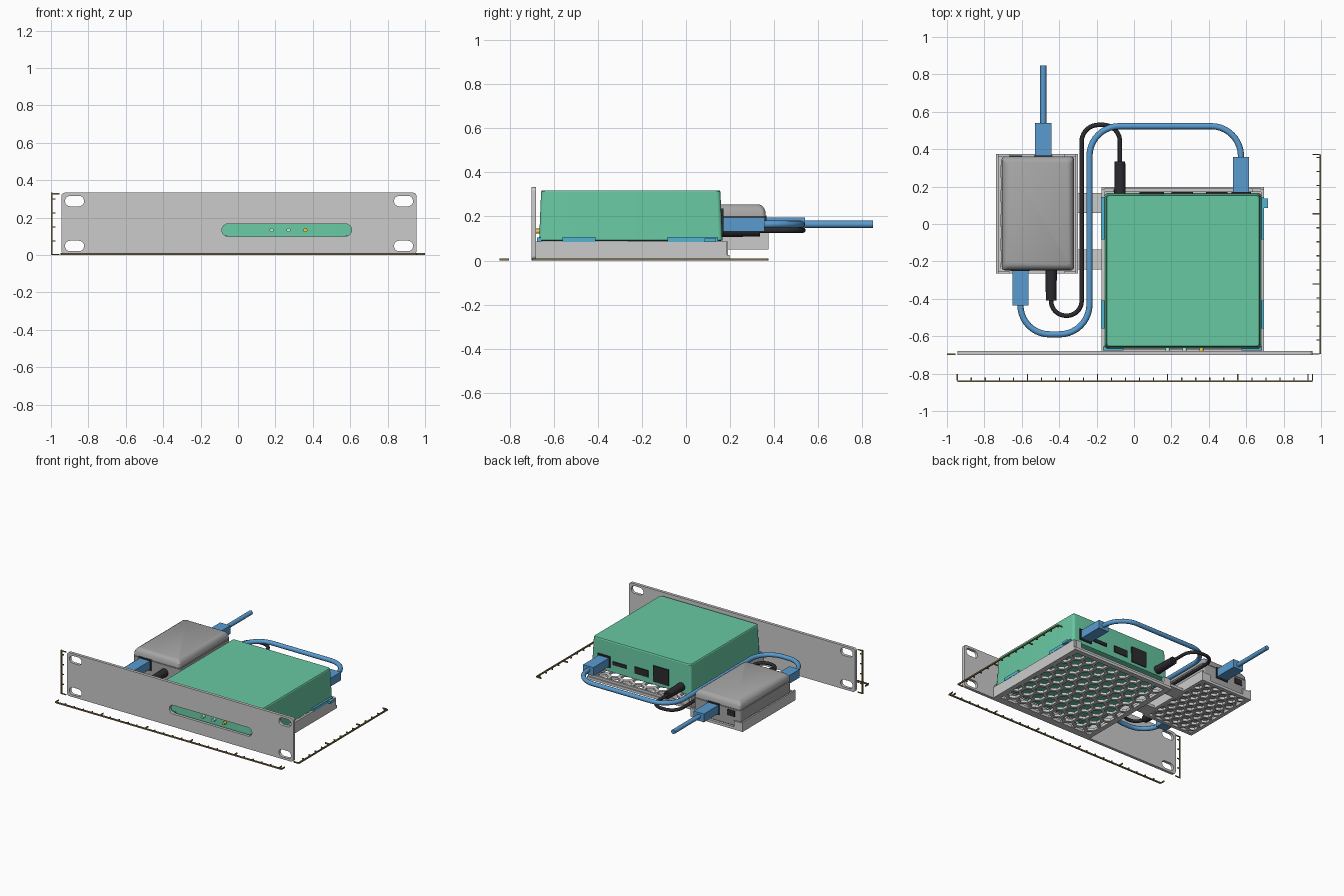
import bpy, bmesh, math
from mathutils import Vector, Matrix

if "Cube" in bpy.data.objects:
    bpy.data.objects.remove(bpy.data.objects["Cube"])


def mat(name, r, g, b):
    m = bpy.data.materials.new(name)
    m.diffuse_color = (r, g, b, 1)
    m.use_nodes = True
    m.node_tree.nodes["Principled BSDF"].inputs["Base Color"].default_value = m.diffuse_color
    return m


GREEN = mat("green", 0.14, 0.58, 0.37)
BLUE = mat("blue", 0.10, 0.33, 0.63)
CYAN = mat("cyan", 0.09, 0.46, 0.64)
BLACK = mat("black", 0.025, 0.025, 0.03)
BRONZE = mat("bronze", 0.22, 0.16, 0.06)
YELLOW = mat("yellow", 0.85, 0.65, 0.05)
MINT = mat("mint", 0.5, 0.85, 0.7)
GREY = mat("mid_grey", 0.38, 0.38, 0.38)


def finish(name, bm, m=None):
    bmesh.ops.recalc_face_normals(bm, faces=bm.faces[:])
    me = bpy.data.meshes.new(name)
    bm.to_mesh(me)
    bm.free()
    ob = bpy.data.objects.new(name, me)
    bpy.context.collection.objects.link(ob)
    if m:
        me.materials.append(m)
    return ob


def add_box(bm, x0, x1, y0, y1, z0, z1):
    M = Matrix.Translation(((x0 + x1) / 2, (y0 + y1) / 2, (z0 + z1) / 2)) @ Matrix.Diagonal((x1 - x0, y1 - y0, z1 - z0, 1))
    bmesh.ops.create_cube(bm, size=1, matrix=M)


def boxes(name, items, m=None):
    bm = bmesh.new()
    for b in items:
        add_box(bm, *b)
    return finish(name, bm, m)


def smooth(ob, deg=35):
    bpy.ops.object.select_all(action='DESELECT')
    bpy.context.view_layer.objects.active = ob
    ob.select_set(True)
    bpy.ops.object.shade_smooth_by_angle(angle=math.radians(deg))


def rrect(x0, x1, y0, y1, r, n=6):
    pts = []
    for k, (cx, cy) in enumerate([(x1 - r, y1 - r), (x0 + r, y1 - r), (x0 + r, y0 + r), (x1 - r, y0 + r)]):
        for i in range(n + 1):
            a = math.pi / 2 * (k + i / n)
            pts.append((cx + r * math.cos(a), cy + r * math.sin(a)))
    return pts


def loft(name, x0, x1, y0, y1, r, levels, m=None):
    """Stack of rounded rectangles; levels are (z, inset)."""
    bm = bmesh.new()
    rings = [[bm.verts.new((x, y, z)) for x, y in rrect(x0 + i, x1 - i, y0 + i, y1 - i, r)] for z, i in levels]
    for a, b in zip(rings, rings[1:]):
        for k in range(len(a)):
            j = (k + 1) % len(a)
            bm.faces.new((a[k], a[j], b[j], b[k]))
    bm.faces.new(rings[0])
    bm.faces.new(rings[-1])
    ob = finish(name, bm, m)
    smooth(ob, 30)
    return ob


def cylinder_y(name, x, y0, y1, z, r1, r2, m):
    bm = bmesh.new()
    M = Matrix.Translation((x, (y0 + y1) / 2, z)) @ Matrix.Rotation(-math.pi / 2, 4, 'X')
    bmesh.ops.create_cone(bm, cap_ends=True, segments=24, radius1=r1, radius2=r2, depth=y1 - y0, matrix=M)
    smooth(finish(name, bm, m))


def curve(name, splines, dims, cyclic, m=None, **kw):
    cu = bpy.data.curves.new(name, 'CURVE')
    cu.dimensions = dims
    for k, v in kw.items():
        setattr(cu, k, v)
    for pts in splines:
        s = cu.splines.new('POLY')
        s.points.add(len(pts) - 1)
        for p, q in zip(s.points, pts):
            p.co = (*q, 1) if len(q) == 3 else (*q, 0, 1)
        s.use_cyclic_u = cyclic
    ob = bpy.data.objects.new(name, cu)
    bpy.context.collection.objects.link(ob)
    if m:
        cu.materials.append(m)
    bpy.ops.object.select_all(action='DESELECT')
    bpy.context.view_layer.objects.active = ob
    ob.select_set(True)
    bpy.ops.object.convert(target='MESH')
    return bpy.context.view_layer.objects.active


def cable(name, corners, radii, z, thick, m):
    """Tube along right-angled corners rounded by radii."""
    P = [Vector((x, y, z)) for x, y in corners]
    pts = [P[0]]
    for a, p, b, r in zip(P, P[1:], P[2:], radii):
        d1, d2 = (p - a).normalized(), (b - p).normalized()
        for i in range(11):
            t = math.pi / 2 * i / 10
            pts.append(p - r * d1 + r * d2 - r * d2 * math.cos(t) + r * d1 * math.sin(t))
    pts.append(P[-1])
    smooth(curve(name, [[tuple(p) for p in pts]], '3D', False, m, bevel_depth=thick, bevel_resolution=4, use_fill_caps=True), 50)


def hex_mesh(name, x0, x1, y0, y1, z0, z1, pitch, wall):
    """Honeycomb floor clipped to a rectangle."""
    bm = bmesh.new()
    R = pitch / math.sqrt(3)
    k = 1 - wall / pitch
    for row in range(-1, int((y1 - y0) / (1.5 * R)) + 3):
        for col in range(-1, int((x1 - x0) / pitch) + 3):
            cx, cy = x0 + (col + 0.5 * (row % 2)) * pitch, y0 + row * 1.5 * R
            rings = [[bm.verts.new((cx + s * R * math.sin(a * math.pi / 3), cy + s * R * math.cos(a * math.pi / 3), z))
                      for a in range(6)] for s, z in ((1, z0), (k, z0), (k, z1), (1, z1))]
            for ra, rb in zip(rings, rings[1:]):
                for i in range(6):
                    j = (i + 1) % 6
                    bm.faces.new((ra[i], ra[j], rb[j], rb[i]))
    for co, no in (((x0, 0, 0), (-1, 0, 0)), ((x1, 0, 0), (1, 0, 0)), ((0, y0, 0), (0, -1, 0)), ((0, y1, 0), (0, 1, 0))):
        bmesh.ops.bisect_plane(bm, geom=bm.verts[:] + bm.edges[:] + bm.faces[:], plane_co=co, plane_no=no, clear_outer=True)
    bmesh.ops.remove_doubles(bm, verts=bm.verts[:], dist=1e-5)
    finish(name, bm)


def frame(x0, x1, y0, y1, z0, z1, w):
    return [(x0, x0 + w, y0, y1, z0, z1), (x1 - w, x1, y0, y1, z0, z1),
            (x0 + w, x1 - w, y0, y0 + w, z0, z1), (x0 + w, x1 - w, y1 - w, y1, z0, z1)]


# Rack front panel with four mounting slots and the indicator window
slots = [rrect(x, x + 0.102, z, z + 0.056, 0.0275) for x in (-0.925, 0.834) for z in (0.02, 0.26)]
panel = curve("front_panel", [rrect(-0.945, 0.955, 0.003, 0.333, 0.02), rrect(-0.086, 0.607, 0.1, 0.166, 0.0325)] + slots,
              '2D', True, fill_mode='BOTH', extrude=0.011)
panel.rotation_euler.x = math.pi / 2
panel.location.y = -0.69

# Main tray
hex_mesh("main_tray_mesh", -0.14, 0.66, -0.645, 0.16, 0.003, 0.022, 0.1, 0.022)
boxes("main_tray_frame", frame(-0.174, 0.694, -0.68, 0.197, 0.003, 0.024, 0.036) + [
    (-0.174, -0.158, -0.68, 0.185, 0.024, 0.086), (0.678, 0.694, -0.68, 0.185, 0.024, 0.086),
    (-0.158, 0.678, -0.68, -0.668, 0.024, 0.086), (-0.158, 0.678, 0.175, 0.19, 0.024, 0.042),
    (-0.158, -0.11, 0.17, 0.19, 0.042, 0.086), (0.63, 0.678, 0.17, 0.19, 0.042, 0.086)])

# Side tray for the power injector, tied on by two cross bars
hex_mesh("side_tray_mesh", -0.712, -0.325, -0.24, 0.35, 0.05, 0.068, 0.075, 0.017)
corners = []
for x0, x1 in ((-0.725, -0.665), (-0.372, -0.312)):
    corners += [(x0, x1, -0.264, -0.25, 0.07, 0.115), (x0, x1, 0.36, 0.374, 0.07, 0.115)]
boxes("side_tray_frame", frame(-0.737, -0.3, -0.264, 0.374, 0.05, 0.07, 0.026) + corners + [
    (-0.737, -0.725, -0.264, 0.374, 0.07, 0.125), (-0.312, -0.3, -0.264, 0.374, 0.07, 0.125)])
boxes("tray_cross_bars", [(-0.31, -0.165, y, y + 0.107, 0.05, 0.07) for y in (-0.243, 0.06)])

# Green device, with ports on its rear and lights on its front
loft("device_case", -0.158, 0.682, -0.666, 0.165, 0.018, [(0.088, 0.012), (0.092, 0), (0.312, 0.009), (0.318, 0.013)], GREEN)
boxes("device_ports", [(0.03, 0.16, 0.15, 0.17, 0.115, 0.235), (0.2, 0.315, 0.15, 0.17, 0.135, 0.185),
                       (0.385, 0.5, 0.15, 0.17, 0.15, 0.175), (0.52, 0.625, 0.15, 0.17, 0.12, 0.205)], BLACK)
for i, (x, m) in enumerate(((0.18, MINT), (0.27, MINT), (0.36, YELLOW))):
    cylinder_y(f"indicator_light_{i + 1}", x, -0.69, -0.65, 0.133, 0.011, 0.011, m)

# Soft pads and clip between device and tray
pads = []
for x in (-0.176, 0.668):
    pads += [(x, x + 0.028, -0.56, -0.41, 0.083, 0.106), (x, x + 0.028, -0.083, 0.145, 0.083, 0.106)]
pads += [(x, x + 0.11, -0.675, -0.655, 0.083, 0.104) for x in (-0.165, 0.575)]
boxes("support_pads", pads, CYAN)
boxes("side_clip", [(0.69, 0.716, 0.085, 0.135, 0.083, 0.1)], CYAN)

# Power injector with ports at both ends
loft("injector_case", -0.708, -0.32, -0.248, 0.362, 0.02,
     [(0.07, 0.006), (0.075, 0), (0.195, 0), (0.197, 0.003), (0.2, 0), (0.228, 0.003), (0.247, 0.015), (0.255, 0.03)], GREY)
boxes("injector_ports", [(-0.535, -0.435, 0.35, 0.366, 0.12, 0.205), (-0.665, -0.6, 0.35, 0.366, 0.14, 0.185),
                         (-0.66, -0.555, -0.252, -0.235, 0.12, 0.205)], BLACK)

# Blue network leads
for name, x, y0, y1 in (("device", 0.572, 0.165, 0.357), ("uplink", -0.485, 0.357, 0.54), ("injector", -0.607, -0.435, -0.25)):
    boxes(f"{name}_network_plug", [(x - 0.043, x + 0.043, y0, y1, 0.131, 0.194)], BLUE)
cable("network_cable", [(-0.607, -0.43), (-0.607, -0.59), (-0.238, -0.59), (-0.238, 0.523), (0.572, 0.523), (0.572, 0.34)],
      [0.155, 0.16, 0.16, 0.16], 0.164, 0.0165, BLUE)
cable("uplink_cable", [(-0.485, 0.53), (-0.485, 0.848)], [], 0.164, 0.0165, BLUE)

# Black power lead
cylinder_y("device_power_plug", -0.075, 0.16, 0.335, 0.137, 0.031, 0.028, BLACK)
cylinder_y("injector_power_plug", -0.443, -0.41, -0.245, 0.137, 0.028, 0.031, BLACK)
cable("power_cable", [(-0.443, -0.4), (-0.443, -0.49), (-0.28, -0.49), (-0.28, 0.53), (-0.075, 0.53), (-0.075, 0.33)],
      [0.078, 0.078, 0.09, 0.09], 0.137, 0.012, BLACK)


# Scale rulers along width, depth and height
def ticks(length):
    n = int(length / 0.075 + 1e-6)
    return [(i * 0.075, 0.036 if i % 5 == 0 else 0.016) for i in range(n + 1)] + [(length, 0.036)]


T = 0.003
boxes("width_ruler", [(-0.945, 0.955, -0.845, -0.836, 0, 0.01)] +
      [(-0.945 + s - T, -0.945 + s + T, -0.836, -0.838 + h, 0, 0.01) for s, h in ticks(1.9)], BRONZE)
boxes("depth_ruler", [(0.991, 1.0, -0.695, 0.372, 0, 0.01)] +
      [(0.991 - h, 0.991, -0.695 + s - T, -0.695 + s + T, 0, 0.01) for s, h in ticks(1.067)], BRONZE)
boxes("height_ruler", [(-1.0, -0.991, -0.7, -0.692, 0, 0.333)] +
      [(-0.991, -0.991 + h, -0.7, -0.692, max(s - T, 0), max(s - T, 0) + 2 * T) for s, h in ticks(0.327)], BRONZE)
